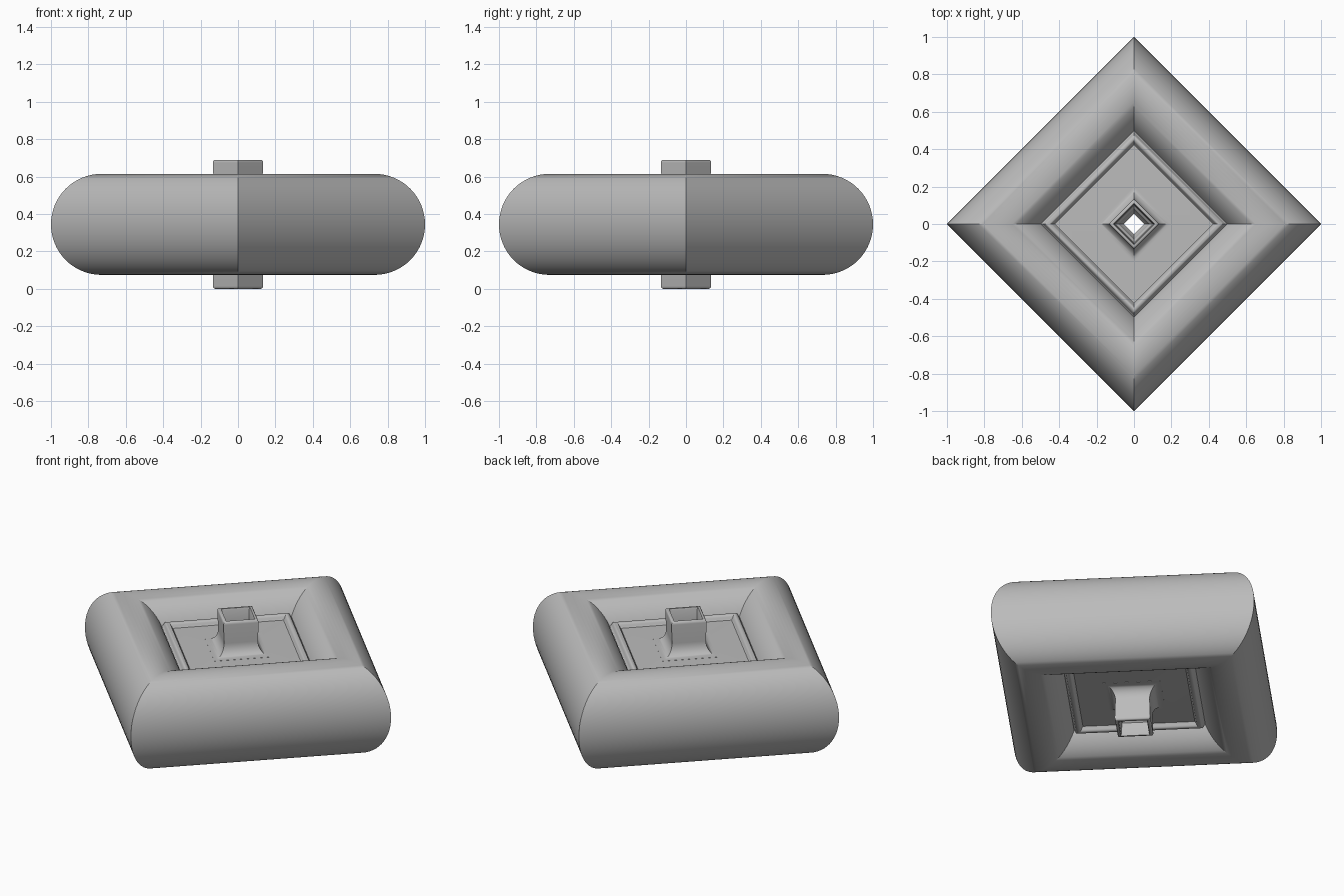
import bpy, bmesh, math

cube = bpy.data.objects.get("Cube")
if cube:
    bpy.data.objects.remove(cube, do_unlink=True)

MID = 0.345   # height of the middle plane
SIDES = 4     # corners lie on the x and y axes

grey = bpy.data.materials.new("plain grey")
grey.use_nodes = True
grey.diffuse_color = (0.5, 0.5, 0.5, 1)
grey.node_tree.nodes["Principled BSDF"].inputs["Base Color"].default_value = (0.5, 0.5, 0.5, 1)


def arc(cr, cz, radius, start, end, steps):
    """Points of an arc in the (radius, height) plane, angles in degrees."""
    angles = [math.radians(start + (end - start) * i / steps) for i in range(steps + 1)]
    return [(cr + radius * math.cos(a), cz + radius * math.sin(a)) for a in angles]


def lathe(name, upper):
    """Mirror an upper half profile about the middle plane and sweep it round four sides."""
    lower = [(r, -z) for r, z in reversed(upper) if z > 0.0001]
    profile = upper + lower
    bm = bmesh.new()
    rings = []
    for s in range(SIDES):
        a = math.tau * s / SIDES
        rings.append([bm.verts.new((r * math.cos(a), r * math.sin(a), MID + z)) for r, z in profile])
    n = len(profile)
    for s in range(SIDES):
        ring, following = rings[s], rings[(s + 1) % SIDES]
        for i in range(n):
            j = (i + 1) % n
            bm.faces.new((ring[i], following[i], following[j], ring[j]))
    bmesh.ops.recalc_face_normals(bm, faces=bm.faces)
    mesh = bpy.data.meshes.new(name)
    bm.to_mesh(mesh)
    bm.free()
    mesh.materials.append(grey)
    obj = bpy.data.objects.new(name, mesh)
    bpy.context.collection.objects.link(obj)
    bpy.ops.object.select_all(action='DESELECT')
    obj.select_set(True)
    bpy.context.view_layer.objects.active = obj
    bpy.ops.object.shade_smooth_by_angle(angle=math.radians(35))
    return obj


# Round-sectioned outer ring
lathe("tyre", arc(0.73, 0, 0.27, 0, 180, 32))

# Web plate with a raised bead along its outer edge
lathe("rim_plate", [(0.54, 0.12), (0.495, 0.14)]
      + arc(0.46, 0.146, 0.027, 20, 160, 8)
      + [(0.425, 0.146), (0.16, 0.15)])

# Flared hub with a stepped bore running right through
lathe("hub", [(0.22, 0.13), (0.22, 0.15)]
      + arc(0.20, 0.22, 0.07, 270, 180, 10)
      + arc(0.12, 0.33, 0.015, 0, 90, 4)
      + [(0.11, 0.345), (0.105, 0.335), (0.10, 0.27), (0.085, 0.26),
         (0.075, 0.22), (0.055, 0.20)])
